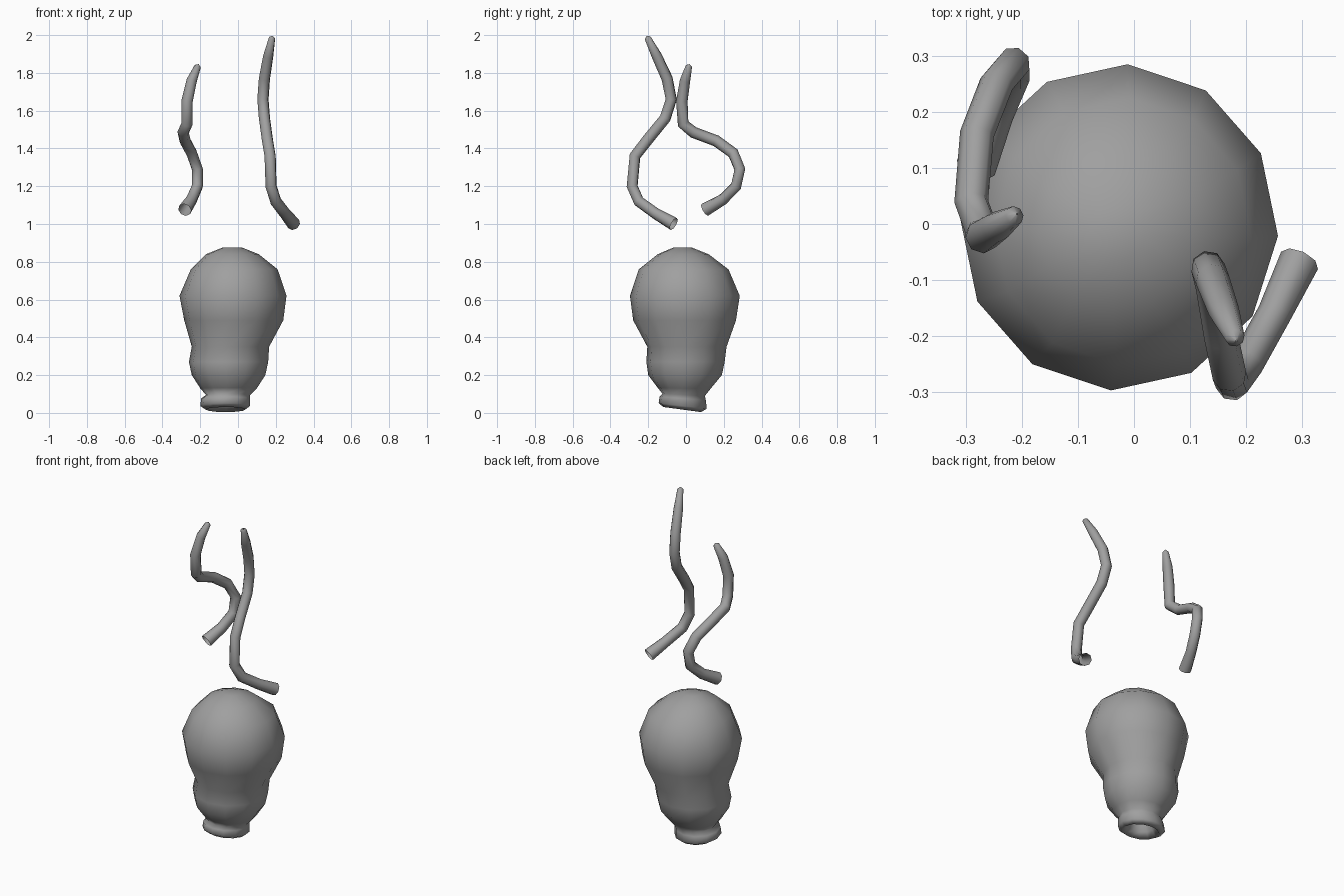
import bpy, bmesh
from math import sin, cos, radians
from mathutils import Vector

cube = bpy.data.objects.get("Cube")
if cube:
    bpy.data.objects.remove(cube)

grey = bpy.data.materials.new("Plain grey")
grey.use_nodes = True
GREY = (0.35, 0.35, 0.35, 1)
grey.diffuse_color = GREY
grey.node_tree.nodes["Principled BSDF"].inputs["Base Color"].default_value = GREY


def loft(name, rings, sides, start, slope):
    """Elliptical rings given as z, x min, x max, y min, y max; last one is capped."""
    bm = bmesh.new()
    loops = []
    for z, x0, x1, y0, y1 in rings:
        cx, cy = (x0 + x1) / 2, (y0 + y1) / 2
        rx, ry = (x1 - x0) / 2, (y1 - y0) / 2
        loop = []
        for i in range(sides):
            a = radians(start + 360 * i / sides)
            y = cy + ry * sin(a)
            tilt = -slope * y * max(0, 1 - z / 0.15)
            loop.append(bm.verts.new((cx + rx * cos(a), y, z + tilt)))
        loops.append(loop)
    for a, b in zip(loops, loops[1:]):
        for i in range(sides):
            j = (i + 1) % sides
            bm.faces.new((a[i], a[j], b[j], b[i]))
    bm.faces.new(loops[-1])
    bmesh.ops.recalc_face_normals(bm, faces=bm.faces)
    mesh = bpy.data.meshes.new(name)
    bm.to_mesh(mesh)
    bm.free()
    mesh.materials.append(grey)
    mesh.shade_smooth()
    obj = bpy.data.objects.new(name, mesh)
    bpy.context.collection.objects.link(obj)
    return obj


def tentacle(name, points):
    """Round tapering tube: flared open root, closed blunt tip."""
    curve = bpy.data.curves.new(name, "CURVE")
    curve.dimensions = "3D"
    curve.bevel_depth = 0.029
    curve.bevel_resolution = 2
    pts = [Vector(p) for p in points]
    tip_dir = (pts[-1] - pts[-2]).normalized()
    pts.append(pts[-1] + tip_dir * 0.012)
    radii = [1.25] + [1.05] * (len(pts) - 4) + [0.95, 0.6, 0.05]
    spline = curve.splines.new("POLY")
    spline.points.add(len(pts) - 1)
    for sp, p, r in zip(spline.points, pts, radii):
        sp.co = (*p, 1)
        sp.radius = r
    spline.use_smooth = True
    curve.materials.append(grey)
    obj = bpy.data.objects.new(name, curve)
    bpy.context.collection.objects.link(obj)
    bpy.ops.object.select_all(action="DESELECT")
    obj.select_set(True)
    bpy.context.view_layer.objects.active = obj
    bpy.ops.object.convert(target="MESH")
    bpy.context.object.data.shade_smooth()


# Bulbous body, from the hollow inside of the mouth, round the lip and up to the crown
loft("body", [
    (0.12, -0.12, -0.01, -0.07, 0.04),
    (0.05, -0.14, 0.01, -0.09, 0.06),
    (0.015, -0.17, 0.04, -0.12, 0.08),
    (0.035, -0.20, 0.065, -0.145, 0.11),
    (0.075, -0.195, 0.065, -0.14, 0.105),
    (0.095, -0.17, 0.065, -0.125, 0.10),
    (0.13, -0.20, 0.10, -0.15, 0.13),
    (0.20, -0.245, 0.145, -0.20, 0.19),
    (0.27, -0.26, 0.16, -0.21, 0.205),
    (0.35, -0.245, 0.165, -0.205, 0.215),
    (0.49, -0.285, 0.24, -0.28, 0.265),
    (0.62, -0.31, 0.257, -0.297, 0.285),
    (0.76, -0.25, 0.21, -0.25, 0.225),
    (0.84, -0.17, 0.11, -0.15, 0.12),
    (0.876, -0.08, 0.02, -0.065, 0.03),
], 12, -3, 0.15)

# Two wavy tentacles floating above the body
tentacle("left_tentacle", [
    (0.295, -0.065, 1.0), (0.25, -0.16, 1.055), (0.20, -0.25, 1.12),
    (0.175, -0.285, 1.2), (0.17, -0.27, 1.36), (0.155, -0.2, 1.45),
    (0.14, -0.11, 1.56), (0.132, -0.078, 1.66), (0.14, -0.1, 1.77),
    (0.16, -0.155, 1.89), (0.18, -0.203, 1.985)])
tentacle("right_tentacle", [
    (-0.282, 0.1, 1.075), (-0.245, 0.195, 1.13), (-0.215, 0.265, 1.2),
    (-0.215, 0.285, 1.29), (-0.245, 0.25, 1.375), (-0.28, 0.16, 1.44),
    (-0.29, 0.04, 1.485), (-0.27, -0.015, 1.53), (-0.27, -0.022, 1.65),
    (-0.245, -0.005, 1.76), (-0.213, 0.015, 1.835)])
